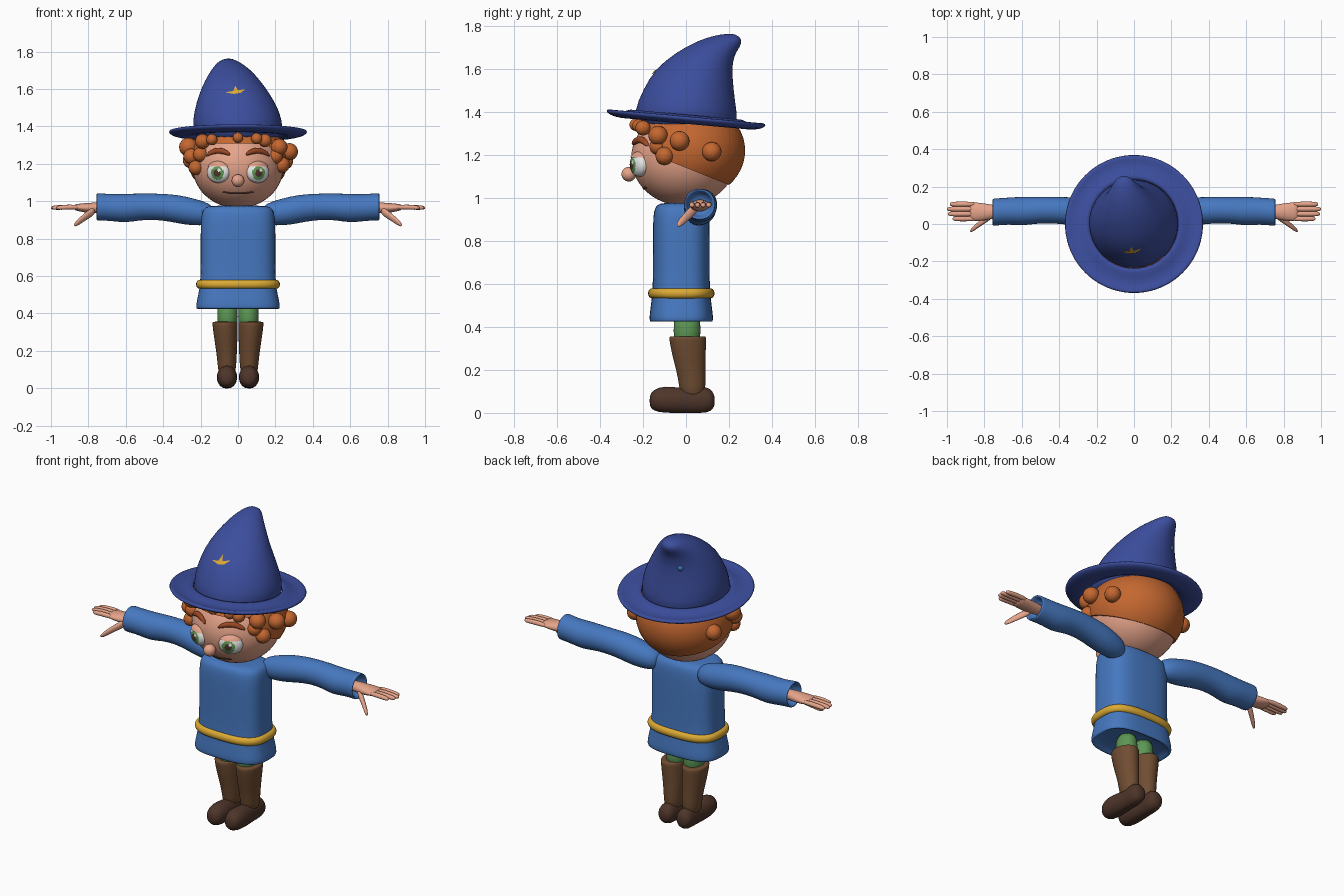
import bpy, bmesh, math
from mathutils import Vector, Matrix
from mathutils.bvhtree import BVHTree

if "Cube" in bpy.data.objects:
    bpy.data.objects.remove(bpy.data.objects["Cube"], do_unlink=True)


def material(name, r, g, b):
    lin = [(c / 255 / 12.92 if c < 11 else ((c / 255 + 0.055) / 1.055) ** 2.4) for c in (r, g, b)]
    m = bpy.data.materials.new(name)
    m.use_nodes = True
    m.diffuse_color = (*lin, 1)
    m.node_tree.nodes["Principled BSDF"].inputs["Base Color"].default_value = (*lin, 1)
    return m


NAVY = material("navy felt", 60, 78, 158)
BLUE = material("blue cloth", 70, 120, 192)
GOLD = material("gold", 220, 170, 52)
GREEN = material("green", 92, 150, 84)
BROWN = material("boot brown", 112, 77, 50)
DARK = material("dark brown", 78, 53, 42)
HAIR = material("orange hair", 196, 103, 48)
BROW = material("auburn brow", 160, 75, 38)
SKIN = material("skin", 230, 164, 138)
WHITE = material("eye white", 232, 234, 232)
X, Y, Z = Vector((1, 0, 0)), Vector((0, 1, 0)), Vector((0, 0, 1))


def finish(name, bm, mats, sub=0):
    bmesh.ops.recalc_face_normals(bm, faces=bm.faces[:])
    for f in bm.faces:
        f.smooth = True
    me = bpy.data.meshes.new(name)
    bm.to_mesh(me)
    bm.free()
    for m in mats:
        me.materials.append(m)
    ob = bpy.data.objects.new(name, me)
    bpy.context.collection.objects.link(ob)
    if sub:
        mod = ob.modifiers.new("smooth", "SUBSURF")
        mod.levels = mod.render_levels = sub
    return ob


def ring(c, u, v, n=24, power=2):
    pts = []
    for i in range(n):
        a = math.tau * i / n
        ca, sa = math.cos(a), math.sin(a)
        k = 2 / power
        pts.append(Vector(c) + u * math.copysign(abs(ca) ** k, ca) + v * math.copysign(abs(sa) ** k, sa))
    return pts


def loft(name, rings, mat, closed=False, sub=1):
    bm = bmesh.new()
    vs = [[bm.verts.new(p) for p in r] for r in rings]
    pairs = list(zip(vs, vs[1:])) + ([(vs[-1], vs[0])] if closed else [])
    n = len(vs[0])
    for a, b in pairs:
        for i in range(n):
            j = (i + 1) % n
            bm.faces.new((a[i], a[j], b[j], b[i]))
    if not closed:
        bm.faces.new(vs[0])
        bm.faces.new(vs[-1])
    return finish(name, bm, [mat], sub)


def along_x(name, s, sections, mat, n=16):
    # sections: x, y, z, radius in y, radius in z
    return loft(name, [ring((s * x, y, z), Y * a, Z * b, n) for x, y, z, a, b in sections], mat)


def ellipsoid(name, c, r, mats, rot=None, cuts=(), rule=None, seg=40):
    bm = bmesh.new()
    bmesh.ops.create_uvsphere(bm, u_segments=seg, v_segments=seg // 2, radius=1)
    # pole towards the front
    bmesh.ops.transform(bm, matrix=Matrix.Diagonal((*r, 1)) @ Matrix.Rotation(math.pi / 2, 4, "X"), verts=bm.verts)
    if rule:
        for f in bm.faces:
            f.material_index = rule(f.calc_center_median())
    bmesh.ops.transform(bm, matrix=Matrix.Translation(c) @ (rot or Matrix()), verts=bm.verts)
    for co, no in cuts:
        res = bmesh.ops.bisect_plane(bm, geom=bm.verts[:] + bm.edges[:] + bm.faces[:],
                                     plane_co=co, plane_no=no, clear_inner=True)
        edges = [e for e in res["geom_cut"] if isinstance(e, bmesh.types.BMEdge)]
        bmesh.ops.contextual_create(bm, geom=edges)
    ob = finish(name, bm, mats)
    if cuts:
        bpy.ops.object.select_all(action="DESELECT")
        ob.select_set(True)
        bpy.context.view_layer.objects.active = ob
        bpy.ops.object.shade_smooth_by_angle(angle=math.radians(40))
    return ob


# Hat cone: front y, z, back y, z, left and right x of each section
cone = [(-.235, 1.31, .22, 1.29, -.21, .21), (-.245, 1.4, .245, 1.35, -.248, .248),
        (-.2, 1.505, .227, 1.46, -.236, .225), (-.144, 1.6, .218, 1.55, -.208, .17),
        (-.05, 1.675, .215, 1.61, -.178, .12), (.05, 1.73, .225, 1.66, -.146, .07),
        (.135, 1.757, .242, 1.69, -.122, .025), (.2, 1.765, .257, 1.715, -.1, -.005),
        (.236, 1.76, .258, 1.738, -.075, -.03)]
hat_rings = []
for fy, fz, by, bz, xl, xr in cone:
    mid = Vector(((xl + xr) / 2, (fy + by) / 2, (fz + bz) / 2))
    hat_rings.append(ring(mid, X * (xr - xl) / 2, Vector((0, by - fy, bz - fz)) / 2, 32))
hat = loft("hat_cone", hat_rings, NAVY)

# Hat brim: turned profile, tipped down at the back
brim = [(.235, 1.40), (.28, 1.377), (.33, 1.37), (.362, 1.383), (.375, 1.372),
        (.36, 1.354), (.30, 1.342), (.235, 1.345)]
loft("hat_brim", [ring((0, 0, z), X * r, Vector((0, r, -.09 * r)), 40) for r, z in brim], NAVY, closed=True)

# Hat ornaments: gold plate in front and a small patch behind
bvh = BVHTree.FromObject(hat, bpy.context.evaluated_depsgraph_get())
bm = bmesh.new()
shape = [(-.07, 1.582), (-.025, 1.59), (-.015, 1.618), (0, 1.594), (.04, 1.6), (.015, 1.58), (-.02, 1.574)]
put = lambda x, z: bm.verts.new(bvh.ray_cast(Vector((x, -1, z)), Y)[0] - Y * .007)
hub, tips = put(-.01, 1.587), [put(x, z) for x, z in shape]
for i, t in enumerate(tips):
    bm.faces.new((hub, t, tips[(i + 1) % len(tips)]))
finish("hat_ornament", bm, [GOLD])
spot = bvh.find_nearest(Vector((-.115, .22, 1.6)))[0]
ellipsoid("hat_patch", spot - Vector((-.5, .8, .2)) * .016, (.022,) * 3, [BLUE], seg=16)

# Head
HC, HR = Vector((0, -.01, 1.185)), Vector((.243, .245, .222))


def face_y(x, z):
    return HC.y - HR.y * math.sqrt(1 - (x / HR.x) ** 2 - ((z - HC.z) / HR.z) ** 2)


ellipsoid("head", HC, HR, [SKIN], seg=48)
ellipsoid("nose", (0, -.266, 1.11), (.034, .034, .034), [SKIN], seg=24)

# Hair shell and fringe
hair_c, hair_r = (0, .01, 1.22), (.265, .265, .23)
ellipsoid("hair_back", hair_c, hair_r, [HAIR], seg=48,
          cuts=[((0, 0, 1.14), (0, .4, 1)), ((0, -.13, 1.2), (0, 1, .1))])
ellipsoid("hair_fringe", hair_c, hair_r, [HAIR], cuts=[((0, 0, 1.31), (0, 0, 1))], seg=48)

# Hair curls: x, y, z, radius
curls = [(-.265, -.05, 1.29, .05), (-.25, -.1, 1.24, .042), (-.225, -.12, 1.18, .04), (-.19, -.17, 1.32, .04),
         (-.25, .1, 1.22, .045), (.275, -.03, 1.265, .046), (.235, -.1, 1.195, .042), (.25, .12, 1.215, .045),
         (.22, -.13, 1.29, .045), (.145, -.2, 1.325, .035), (.1, -.22, 1.335, .03), (0, -.235, 1.34, .028),
         (-.14, -.2, 1.33, .03), (.2, -.13, 1.24, .04), (-.2, -.14, 1.25, .04)]
for i, (x, y, z, r) in enumerate(curls):
    ellipsoid(f"hair_curl_{i + 1}", (x, y, z), (r, r, r), [HAIR], seg=20)

# Mouth
along_x("mouth", 1, [(x, face_y(x, z) - .001, z, .005, .005) for x, z in
                     ((-.085, 1.046), (-.075, 1.05), (-.04, 1.043), (0, 1.042), (.04, 1.043),
                      (.075, 1.05), (.085, 1.046))], DARK, 8)

for s, side in ((1, "left"), (-1, "right")):
    # Eye with painted iris, pupil and glint
    def eye_rule(p, s=s):
        if p.y > 0:
            return 0
        d = math.hypot(p.x + s * .01, p.z + .004)
        if math.hypot(p.x + s * .01 - .011, p.z - .011) < .009:
            return 0
        return 2 if d < .02 else 1 if d < .036 else 0

    turn = Matrix.Rotation(s * math.radians(27), 4, "Z")
    eye_c = Vector((s * .105, face_y(.105, 1.155) + .012, 1.155))
    ellipsoid(f"{side}_eye", eye_c, (.066, .038, .057), [WHITE, GREEN, DARK], turn, rule=eye_rule, seg=72)
    ellipsoid(f"{side}_eyelid", eye_c, (.071, .044, .062), [SKIN], turn, [((0, 0, 1.187), (0, 0, 1))])

    # Eyebrow
    brow = [(.042, 1.25, .006), (.055, 1.258, .014), (.09, 1.272, .017), (.13, 1.27, .016),
            (.16, 1.252, .012), (.172, 1.243, .004)]
    along_x(f"{side}_eyebrow", s, [(x, face_y(x, z) - .006, z, r, r) for x, z, r in brow], BROW, 12)

    # Sleeve with rolled, hollow cuff
    sleeve = [(.13, .05, .93, .03), (.15, .055, .932, .055), (.2, .06, .937, .068), (.28, .066, .95, .077),
              (.36, .07, .965, .074), (.45, .075, .972, .07), (.53, .073, .97, .072), (.6, .068, .962, .078),
              (.67, .07, .966, .072), (.735, .064, .97, .073), (.757, .063, .97, .074),
              (.757, .063, .97, .062), (.72, .063, .97, .055), (.7, .063, .97, .03)]
    along_x(f"{side}_sleeve", s, [(x, y, z, r, r) for x, y, z, r in sleeve], BLUE, 24)

    # Hand
    along_x(f"{side}_palm", s, [(.69, .065, .965, .03, .03), (.75, .065, .965, .036, .03),
                                (.8, .064, .964, .048, .028), (.86, .066, .967, .052, .02),
                                (.88, .067, .968, .045, .012)], SKIN)
    for k, tip in enumerate((.97, .995, 1.0, .985)):
        y = .028 + .026 * k
        along_x(f"{side}_finger_{k + 1}", s,
                [(.84, y, .967, .012, .012), (.9, y, .97, .0145, .014), (tip - .02, y, .966, .014, .013),
                 (tip - .004, y, .965, .01, .009), (tip, y, .965, .004, .004)], SKIN, 12)
    along_x(f"{side}_thumb", s, [(.76, .045, .955, .02, .025), (.8, .02, .93, .019, .024),
                                 (.84, -.01, .9, .016, .02), (.865, -.03, .88, .014, .016),
                                 (.877, -.038, .872, .005, .006)], SKIN, 12)

    # Trouser leg and boot shaft: z, x, y, radius in x and y
    up = lambda secs: [ring((s * x, y, z), X * a, Y * b) for z, x, y, a, b in secs]
    loft(f"{side}_trouser_leg", up([(.3, .056, .005, .053, .06), (.38, .056, .005, .056, .064),
                                    (.47, .056, .005, .055, .062)]), GREEN)
    loft(f"{side}_boot_shaft", up([(.06, .059, .03, .045, .055), (.13, .059, .03, .05, .062),
                                   (.2, .061, .022, .056, .068), (.28, .066, .012, .064, .08),
                                   (.345, .07, .008, .068, .087), (.356, .07, .008, .067, .086),
                                   (.356, .07, .008, .055, .07)]), BROWN)

    # Shoe with flattened sole
    shoe = [(-.17, .056, .02, .022), (-.155, .058, .045, .05), (-.1, .062, .058, .066), (-.03, .056, .053, .06),
            (.04, .056, .046, .06), (.1, .06, .05, .064), (.125, .058, .038, .042), (.134, .056, .015, .018)]
    rings = [ring((s * .059, y, z), X * a, Z * b, 20) for y, z, a, b in shoe]
    for r in rings:
        for p in r:
            p.z = max(p.z, 0)
    loft(f"{side}_shoe", rings, DARK)

# Tunic: z, radius in x and y
tunic = [(.45, .15, .09), (.44, .2, .125), (.42, .218, .142), (.43, .226, .149), (.47, .22, .146),
         (.53, .206, .137), (.6, .2, .132), (.75, .2, .132), (.88, .2, .132), (.94, .195, .128),
         (.968, .18, .115), (.978, .14, .085)]
loft("tunic", [ring((0, -.022, z), X * a, Y * b, 40, 3) for z, a, b in tunic], BLUE)

# Belt
belt = []
for i in range(10):
    a = math.tau * i / 10
    d, h = .02 * math.cos(a), .025 * math.sin(a)
    belt.append(ring((0, -.022, .556 + h), X * (.206 + d), Y * (.136 + d), 40, 2.8))
loft("belt", belt, GOLD, closed=True)
